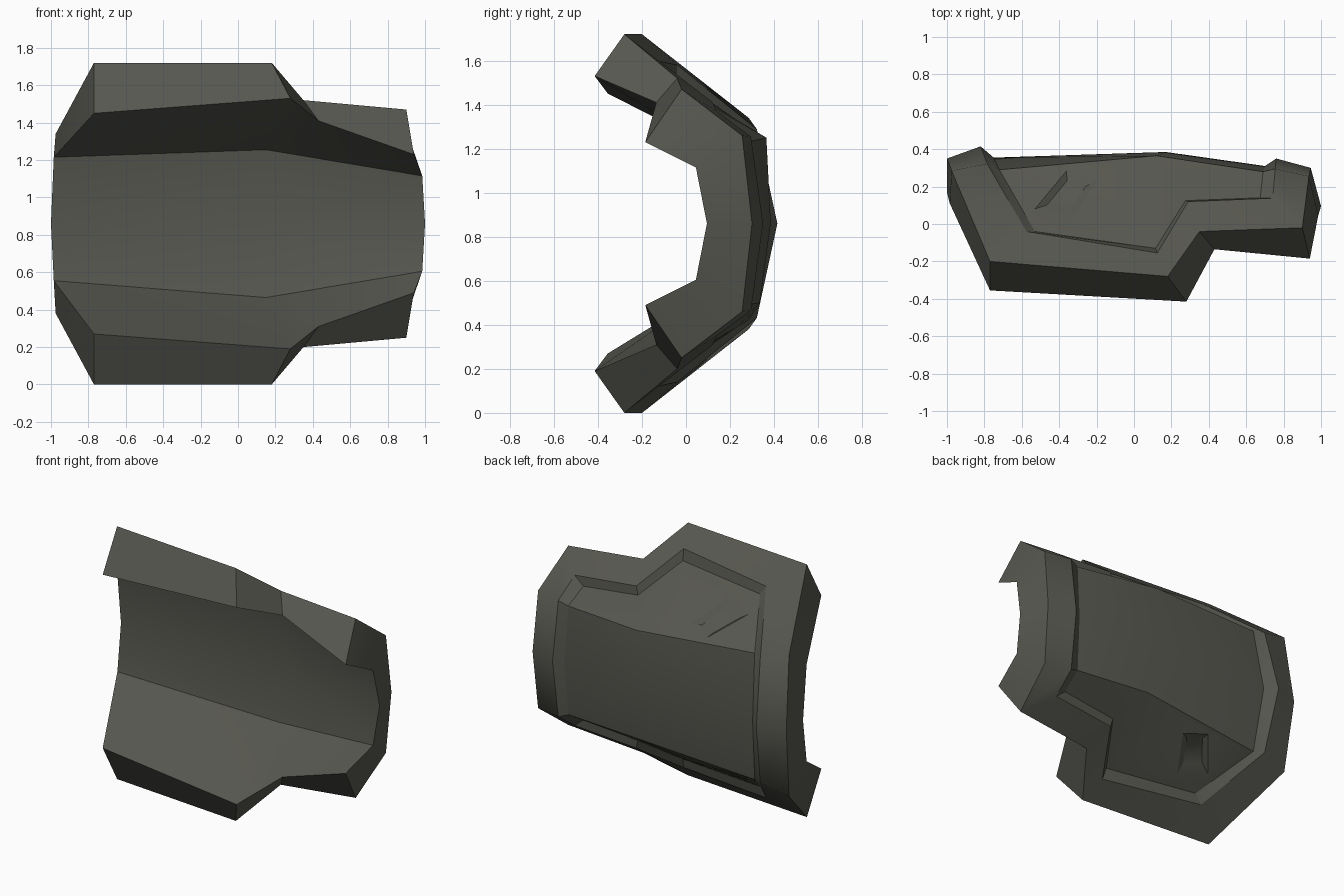
import bpy, bmesh
from mathutils import Vector

if "Cube" in bpy.data.objects:
    bpy.data.objects.remove(bpy.data.objects["Cube"], do_unlink=True)

MID = 0.86  # height of the symmetry plane

mat = bpy.data.materials.new("dark olive grey")
mat.use_nodes = True
colour = (0.095, 0.095, 0.08, 1)
mat.diffuse_color = colour
bsdf = mat.node_tree.nodes["Principled BSDF"]
bsdf.inputs["Base Color"].default_value = colour
bsdf.inputs["Roughness"].default_value = 0.7

# Half outlines, each running from one end over the flange to the other end
outer = [(-1, .35, MID), (-.975, .285, 1.34), (-.77, -.2, 1.72), (.18, -.28, 1.72),
         (.35, -.04, 1.52), (.9, -.02, 1.47), (.935, .255, 1.26), (.945, .30, MID)]
crest = [(-.82, .415, MID), (-.785, .322, 1.288), (-.575, -.04, 1.58), (.125, -.155, 1.605),
         (.29, .12, 1.412), (.742, .138, 1.372), (.755, .295, 1.255), (.76, .35, MID)]
floor = [(-.75, .355, MID), (-.72, .29, 1.29), (-.53, -.04, 1.515), (.115, -.13, 1.535),
         (.275, .125, 1.355), (.675, .14, 1.315), (.69, .28, 1.23), (.70, .31, MID)]
window = [(-.53, .08), (-.36, .285), (-.20, .235), (-.34, .01)]

bm = bmesh.new()


def loft(a, b, closed=False):
    n = len(a)
    for i in range(n if closed else n - 1):
        j = (i + 1) % n
        bm.faces.new((a[i], a[j], b[j], b[i]))


def build_half(side, ridge_point, inner_end_z):
    """Build the upper (side 1) or lower (side -1) half; return the soft rim creases."""
    def add(points):
        return [bm.verts.new((x, y, side * (z - MID))) for x, y, z in points]

    inner = [(-1, .17, MID), (-.985, .11, inner_end_z), (-.77, -.355, 1.45),
             (.28, -.415, 1.53), (.43, -.135, 1.41), (.94, -.185, 1.23),
             (.985, .045, 1.115), (1, .095, MID)]
    I, O, C, F = (add(p) for p in (inner, outer, crest, floor))

    # Rim: edge thickness, raised border and bevel down to the panel
    loft(I, O)
    loft(O, C)
    loft(C, F)

    # Concave inside, deepest near the middle
    ridge_in, mid_in = add([(.15, .235, 1.255), (.15, .29, MID)])
    for f in [(I[0], I[1], ridge_in, mid_in), (mid_in, ridge_in, I[6], I[7]),
              (I[1], I[2], I[3], ridge_in), (I[3], I[4], ridge_in),
              (I[4], I[5], I[6], ridge_in)]:
        bm.faces.new(f)

    # Outer panel with a ridge, leaving a window for the small recess
    ridge, mid = add([ridge_point, (.17, .385, MID)])
    R = add([(x, y, 1.475 - .62 * y) for x, y in window])
    for f in [(F[0], F[1], ridge, mid), (mid, ridge, F[6], F[7]),
              (F[3], F[4], ridge), (F[4], F[5], F[6], ridge),
              (F[1], F[2], R[0], R[1]), (F[2], F[3], R[3], R[0]),
              (F[3], R[2], R[3]), (F[3], ridge, R[2]), (ridge, F[1], R[1], R[2])]:
        bm.faces.new(f)

    # Recess: sloped walls and a sunken floor
    centre = sum((v.co for v in R), Vector()) / 4
    sink = Vector((0, -.005, -.025 * side))
    S = [bm.verts.new(centre + (v.co - centre) * .62 + sink) for v in R]
    loft(R, S, closed=True)
    bm.faces.new(S)
    return [bm.edges.get((O[i], C[i])) for i in (1, 6)]


soft = build_half(1, (.12, .365, 1.25), 1.215)
soft += build_half(-1, (.17, .335, 1.22), 1.165)
bmesh.ops.remove_doubles(bm, verts=bm.verts[:], dist=0.0005)
bmesh.ops.recalc_face_normals(bm, faces=bm.faces[:])

# Smooth shading with sharp corners, except over the rounded rim ends
for face in bm.faces:
    face.smooth = True
for edge in bm.edges:
    edge.smooth = edge in soft or edge.calc_face_angle() < 0.5

mesh = bpy.data.meshes.new("armour_guard")
bm.to_mesh(mesh)
bm.free()
mesh.materials.append(mat)
guard = bpy.data.objects.new("armour_guard", mesh)
guard.location.z = MID
bpy.context.collection.objects.link(guard)
